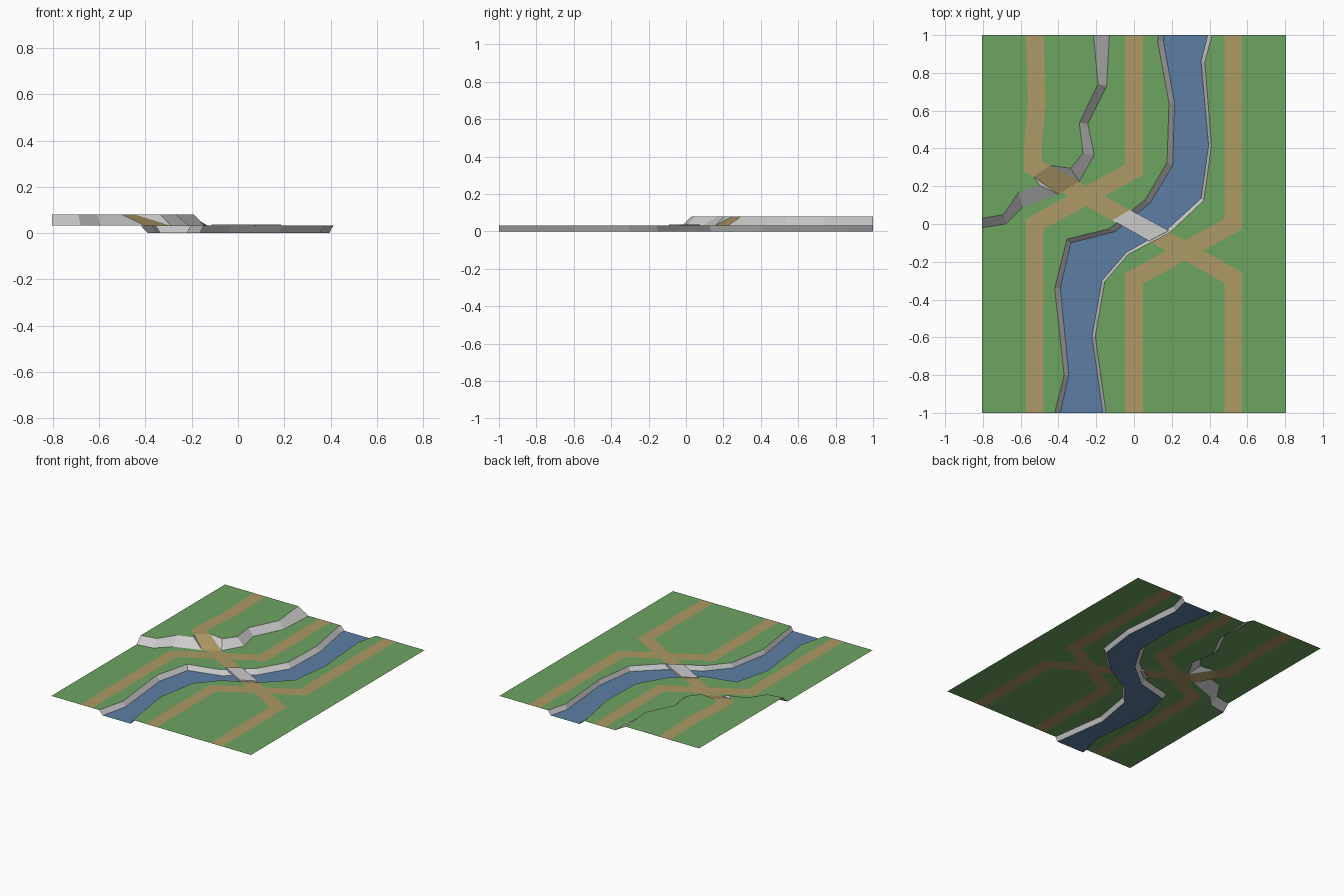
import bpy, bmesh
from mathutils import Vector
from mathutils.geometry import delaunay_2d_cdt

if "Cube" in bpy.data.objects:
    bpy.data.objects.remove(bpy.data.objects["Cube"])

W, H = 0.805, 1.0
Z_WATER, Z_LAND, Z_TOP = 0.0, 0.032, 0.08


def material(name, rgb):
    m = bpy.data.materials.new(name)
    m.diffuse_color = (*rgb, 1)
    m.use_nodes = True
    m.node_tree.nodes["Principled BSDF"].inputs["Base Color"].default_value = m.diffuse_color
    return m


GRASS = material("grass", (0.155, 0.37, 0.12))
DIRT = material("dirt", (0.42, 0.32, 0.13))
WATER = material("water", (0.11, 0.21, 0.37))


def make(name, polys, mat=None, up=True):
    """Build a mesh object from polygons given as lists of 3D points."""
    bm = bmesh.new()
    for p in polys:
        bm.faces.new([bm.verts.new(v) for v in p])
    bmesh.ops.remove_doubles(bm, verts=bm.verts, dist=1e-5)
    bm.normal_update()
    if up:
        for f in bm.faces:
            if f.normal.z < 0:
                f.normal_flip()
    else:
        bmesh.ops.recalc_face_normals(bm, faces=bm.faces)
    me = bpy.data.meshes.new(name)
    bm.to_mesh(me)
    bm.free()
    ob = bpy.data.objects.new(name, me)
    bpy.context.collection.objects.link(ob)
    if mat:
        me.materials.append(mat)
    return ob


def slope(hi, lo, z_hi, z_lo):
    """Sloping quads between two matching edge lines."""
    out = []
    for i in range(len(hi) - 1):
        quad = [(*hi[i], z_hi), (*hi[i + 1], z_hi), (*lo[i + 1], z_lo), (*lo[i], z_lo)]
        out.append(list(dict.fromkeys(quad)))
    return out


def inside(p, poly):
    hit = False
    for a, b in zip(poly, poly[1:] + poly[:1]):
        if (a[1] > p[1]) != (b[1] > p[1]):
            if p[0] < (b[0] - a[0]) * (p[1] - a[1]) / (b[1] - a[1]) + a[0]:
                hit = not hit
    return hit


def ribbon(path, half=0.047):
    """Mitred outline of a road along a centre line."""
    pts = [Vector(p) for p in path]
    left, right = [], []
    for i, p in enumerate(pts):
        d1 = (p - pts[max(i - 1, 0)]).normalized() if i else (pts[1] - p).normalized()
        d2 = (pts[i + 1] - p).normalized() if i < len(pts) - 1 else d1
        n1, n2 = Vector((-d1.y, d1.x)), Vector((-d2.y, d2.x))
        m = (n1 + n2).normalized()
        off = m * half / m.dot(n1)
        left.append(tuple(p + off))
        right.append(tuple(p - off))
    for side in (left, right):
        for k in (0, -1):
            side[k] = (side[k][0], path[k][1])
    return left + right[::-1]


# River bank edges, north to south
left_hi = [(.13, 1), (.125, .97), (.185, .64), (.175, .325), (.06, .13),
           (-.13, -.025), (-.355, -.08), (-.42, -.34), (-.37, -.8), (-.42, -1)]
left_lo = [(.16, 1), (.155, .97), (.215, .64), (.205, .31), (.085, .11),
           (-.10, -.04), (-.335, -.1), (-.39, -.34), (-.345, -.8), (-.39, -1)]
right_hi = [(.413, 1), (.375, .86), (.41, .415), (.37, .125), (.19, -.045),
            (-.03, -.16), (-.155, -.305), (-.205, -.595), (-.148, -1)]
right_lo = [(.39, 1), (.355, .86), (.395, .415), (.355, .135), (.18, -.025),
            (-.04, -.15), (-.17, -.30), (-.222, -.595), (-.165, -1)]

# Cliff edges, north-east to west; the ramp is the segment RAMP
cliff_hi = [(-.215, 1), (-.19, .74), (-.29, .535), (-.27, .375), (-.335, .295),
            (-.445, .31), (-.53, .25), (-.50, .205), (-.61, .17), (-.69, .05), (-W, .03)]
cliff_lo = [(-.13, 1), (-.145, .73), (-.245, .53), (-.21, .365), (-.29, .225),
            (-.29, .225), (-.40, .157), (-.40, .157), (-.59, .09), (-.68, 0), (-W, -.02)]
RAMP = 5

# Road centre lines
roads = [ribbon(p) for p in (
    [(-.525, 1), (-.515, .64), (-.535, .41), (-.535, .305), (.525, -.283), (.525, -1)],
    [(.525, 1), (.525, 0), (0, -.288), (0, -1)],
    [(0, 1), (0, .288), (-.525, 0), (-.525, -1)])]

# Split the whole tile along every edge line, then sort pieces into regions
lines = [left_hi, left_lo, right_hi, right_lo, cliff_hi, cliff_lo,
         [(-W, -H), (W, -H), (W, H), (-W, H), (-W, -H)]]
lines += [r + r[:1] for r in roads]
verts, edges = [], []
for ln in lines:
    n = len(verts)
    verts += [Vector(p) for p in ln]
    edges += [(n + i, n + i + 1) for i in range(len(ln) - 1) if ln[i] != ln[i + 1]]
v2, _, tris, *_ = delaunay_2d_cdt(verts, edges, [], 0, 1e-5)

water_area = left_lo + right_lo[::-1]
river_area = left_hi + right_hi[::-1]
plateau_area = cliff_hi + [(-W, H)]
cliff_area = cliff_lo + [(-W, H)]
regions = {k: [] for k in ("water", "plateau", "plateau_road", "lowland", "lowland_road")}
for t in tris:
    pts = [v2[i] for i in t]
    c = sum(pts, Vector((0, 0))) / 3
    road = "_road" if any(inside(c, r) for r in roads) else ""
    if inside(c, water_area):
        key, z = "water", Z_WATER
    elif inside(c, plateau_area):
        key, z = "plateau" + road, Z_TOP
    elif inside(c, river_area) or inside(c, cliff_area):
        continue
    else:
        key, z = "lowland" + road, Z_LAND
    regions[key].append([(p.x, p.y, z) for p in pts])
for key, polys in regions.items():
    make(key, polys, WATER if key == "water" else DIRT if "road" in key else GRASS)

# River banks
make("left_bank", slope(left_hi, left_lo, Z_LAND, Z_WATER))
make("right_bank", slope(right_hi, right_lo, Z_LAND, Z_WATER))

# Cliff and the road ramp through it
faces = slope(cliff_hi, cliff_lo, Z_TOP, Z_LAND)
make("ramp", [faces.pop(RAMP)], DIRT)
make("cliff", faces)

# Bridge slab
deck = [(-.115, .02), (-.02, .075), (.185, -.035), (.08, -.09)]
z0, z1 = 0.022, 0.037
slab = [[(*p, z) for p in deck] for z in (z0, z1)]
slab += [[(*a, z0), (*b, z0), (*b, z1), (*a, z1)] for a, b in zip(deck, deck[1:] + deck[:1])]
make("bridge", slab, up=False)
